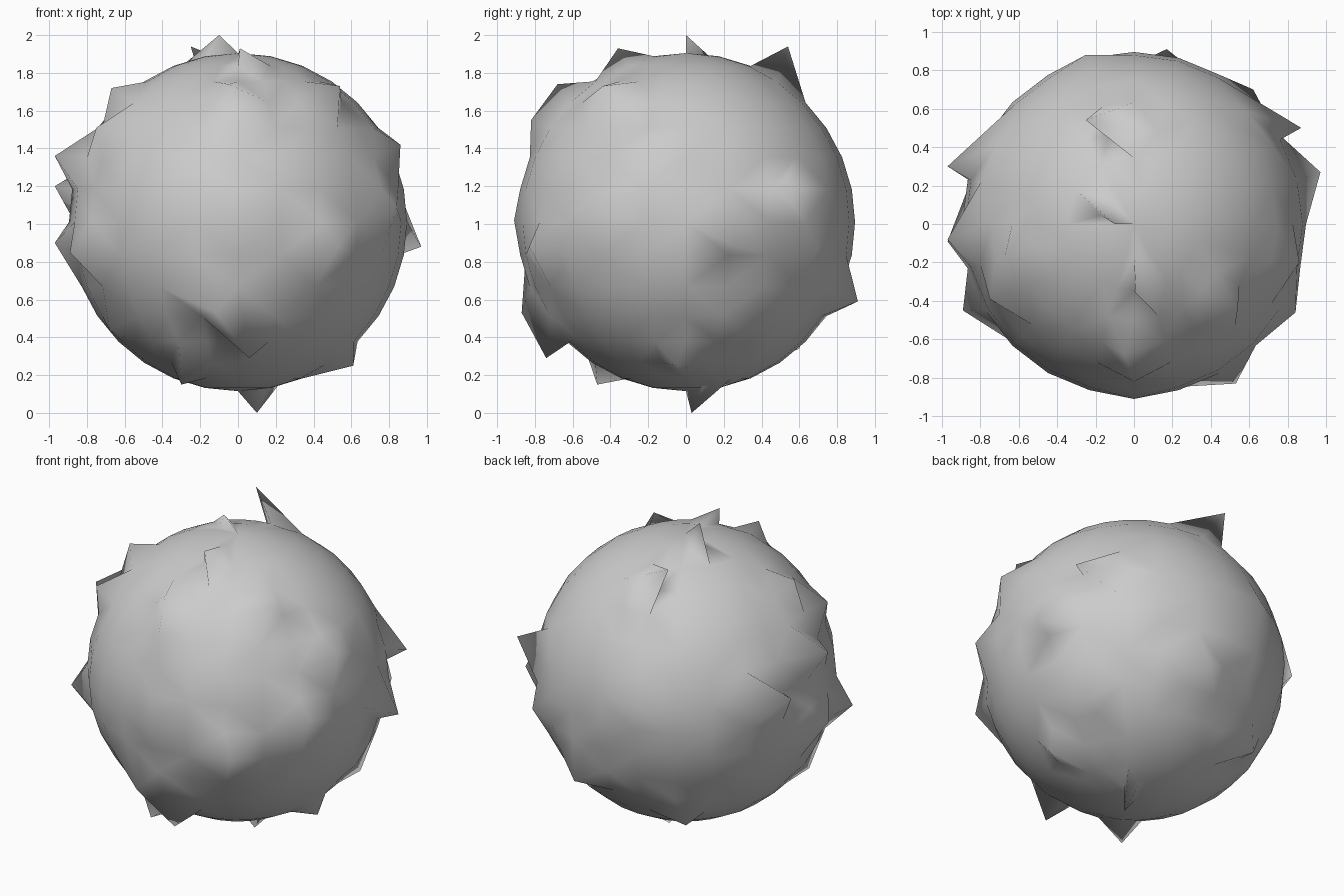
import bpy, bmesh
from mathutils import Vector

CENTRE = Vector((0, 0, 1.01))
RADIUS = 0.895

# upright spikes: tip only
TIPS = [
    (0.54, -0.44, 1.73), (-0.05, -0.68, 1.74), (0.00, -0.82, 1.55),
    (-0.67, -0.16, 1.72), (-0.75, -0.39, 1.51),
    (-0.97, -0.08, 1.36), (-0.97, -0.09, 0.90), (-0.89, -0.45, 0.85),
    (0.84, -0.46, 1.09), (0.86, -0.20, 1.42), (0.62, 0.70, 0.86),
    (-0.25, 0.88, 1.17), (-0.30, -0.47, 0.15), (0.61, -0.05, 0.25),
    (0.66, 0.32, 0.41), (-0.68, -0.30, 0.44), (-0.42, 0.60, 0.34),
    (0.00, -0.91, 1.02),
]
# slanted spikes: tip, and the point of the body it leans away from
SLANTED = [
    ((-0.10, 0.00, 2.00), (-0.15, 0.08, 1.88)),
    ((0.01, -0.36, 1.93), (0.09, -0.33, 1.84)),
    ((-0.25, 0.54, 1.94), (0.00, 0.50, 1.75)),
    ((-0.97, 0.30, 1.20), (-0.78, 0.45, 1.18)),
    ((0.87, 0.50, 1.19), (0.70, 0.54, 1.18)),
    ((0.97, 0.27, 0.88), (0.87, 0.23, 1.01)),
    ((0.17, 0.91, 0.59), (0.20, 0.80, 0.68)),
    ((0.53, -0.83, 0.88), (0.43, -0.76, 0.84)),
    ((-0.12, -0.87, 0.53), (-0.21, -0.80, 0.67)),
    ((0.06, -0.74, 0.29), (0.00, -0.74, 0.51)),
    ((0.10, 0.03, 0.00), (0.12, 0.12, 0.13)),
]

# round body
bm = bmesh.new()
bmesh.ops.create_uvsphere(bm, u_segments=24, v_segments=16, radius=RADIUS)
bmesh.ops.translate(bm, verts=bm.verts, vec=CENTRE)

# pull the closest free, non-pole point of the body out to each tip
free = [v for v in bm.verts if abs(v.co.z - CENTRE.z) < RADIUS * 0.999]
for tip, base in SLANTED + [(t, t) for t in TIPS]:
    v = min(free, key=lambda p: (p.co - Vector(base)).length)
    free.remove(v)
    v.co = tip

bmesh.ops.triangulate(bm, faces=bm.faces[:])
bmesh.ops.recalc_face_normals(bm, faces=bm.faces[:])
for f in bm.faces:
    f.smooth = True
mesh = bpy.data.meshes.new("spiky_ball")
bm.to_mesh(mesh)
bm.free()
ball = bpy.data.objects.new("spiky_ball", mesh)
bpy.context.collection.objects.link(ball)
